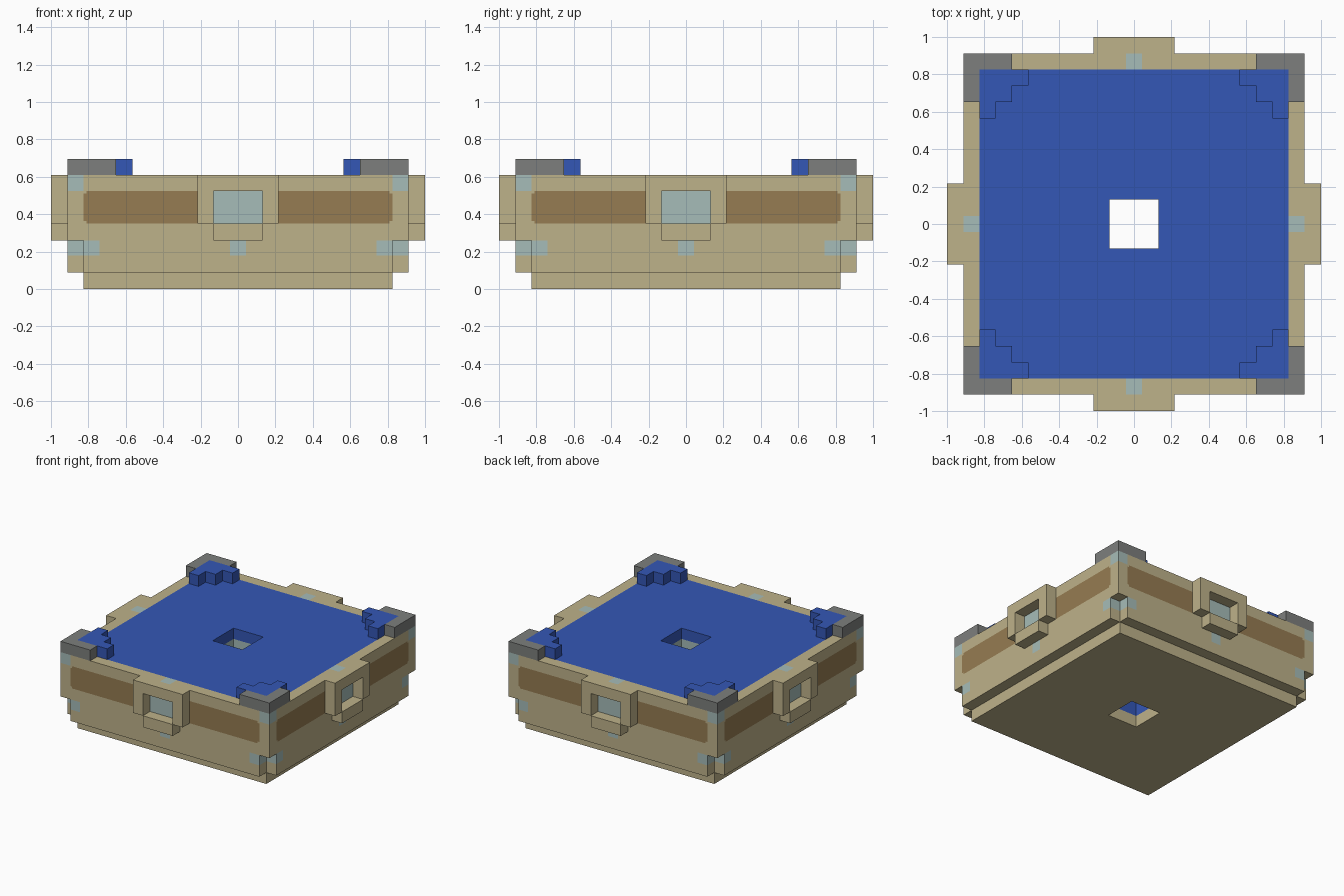
import bpy, bmesh
from itertools import product

if "Cube" in bpy.data.objects:
    bpy.data.objects.remove(bpy.data.objects["Cube"])

# Shared step lines of the blocky design
OUT, RIM, IN1, IN2, IN3 = 0.912, 0.825, 0.74, 0.652, 0.565
JAMB, HOLE, DOT, NICK = 0.217, 0.13, 0.043, 0.81
half = [DOT, HOLE, JAMB, IN3, IN2, IN1, NICK, RIM, OUT, 1.0]
PLAN = [-v for v in reversed(half)] + half
BASE, LOW, SILL, HEAD, SPRING, ROOF, TOP = 0.09, 0.18, 0.26, 0.35, 0.525, 0.61, 0.695
LEVELS = [0, BASE, LOW, SILL, HEAD, HEAD + 0.015, SPRING - 0.015, SPRING, ROOF, TOP]


# Colours
def linear(c):
    c /= 255
    return c / 12.92 if c < 0.04 else ((c + 0.055) / 1.055) ** 2.4


def material(name, *rgb):
    m = bpy.data.materials.new(name)
    m.use_nodes = True
    col = [linear(c) for c in rgb] + [1]
    m.diffuse_color = col
    bsdf = m.node_tree.nodes["Principled BSDF"]
    bsdf.inputs["Base Color"].default_value = col
    bsdf.inputs["Roughness"].default_value = 0.9
    return m


MATS = [material("sand", 190, 178, 138), material("royal_blue", 52, 87, 182),
        material("brown", 150, 124, 82), material("pale_blue", 166, 188, 184),
        material("grey", 125, 127, 125)]
SAND, BLUE, BROWN, PALE, GREY = range(5)


def fold(x, y):
    return max(abs(x), abs(y)), min(abs(x), abs(y))


# Which part fills a given point, or None for empty space
def part_at(x, y, z):
    a, b = fold(x, y)
    if a < HOLE or a > 1 or z < 0 or z > TOP:
        return None
    if z < BASE:
        return "base" if a < RIM else None
    if z < ROOF:
        if a < OUT:
            notch = b > RIM and z < SILL
            return None if notch else "body"
        surround = z > HEAD and b < JAMB and (b > HOLE or z > SPRING)
        sill = SILL < z < HEAD and b < HOLE
        if surround or sill:
            if abs(x) > abs(y):
                return "window_frame_left" if x > 0 else "window_frame_right"
            return "window_frame_back" if y > 0 else "window_frame_front"
        return None
    # Corner blocks: outer angle plus a three-step stair inside it
    stair = (b > IN1 and a > IN3) or (b > IN2 and a > IN2) or (b > IN3 and a > IN1)
    if (a < RIM and stair) or (RIM < a < OUT and b > IN2):
        return "corner_%s_%s" % ("back" if y > 0 else "front", "left" if x > 0 else "right")
    return None


# Colour of a face from its part, cell centre and direction
def colour(part, x, y, z, axis, sign):
    a, b = fold(x, y)
    if part.startswith("corner"):
        return BLUE if a < RIM else GREY
    if part != "body":
        return SAND
    if axis == 2:
        if sign < 0:
            return SAND
        return BLUE if a < RIM else PALE if b < DOT else SAND
    if a < JAMB:  # central shaft
        return BLUE if z > SPRING or z < HEAD else PALE
    t = abs(y) if axis == 0 else abs(x)
    if HEAD < z < SPRING:
        if t < HOLE:
            return PALE
        clipped = t > NICK and not HEAD + 0.015 < z < SPRING - 0.015
        return BROWN if JAMB < t < RIM and not clipped else SAND
    if LOW < z < SILL and (t < DOT or t > IN1):
        return PALE
    return PALE if z > SPRING and t > RIM else SAND


# Collect the exposed faces of every filled cell
meshes = {}
axes = [PLAN, PLAN, LEVELS]
for cell in product(*(range(len(ax) - 1) for ax in axes)):
    lo = [axes[k][cell[k]] for k in range(3)]
    hi = [axes[k][cell[k] + 1] for k in range(3)]
    mid = [(p + q) / 2 for p, q in zip(lo, hi)]
    part = part_at(*mid)
    if not part:
        continue
    bm = meshes.setdefault(part, bmesh.new()) if part not in meshes else meshes[part]
    for axis, sign in product(range(3), (-1, 1)):
        beside = list(mid)
        beside[axis] = hi[axis] + 0.001 if sign > 0 else lo[axis] - 0.001
        if part_at(*beside):
            continue
        u, v = (axis + 1) % 3, (axis + 2) % 3
        ring = []
        for cu, cv in ((lo[u], lo[v]), (hi[u], lo[v]), (hi[u], hi[v]), (lo[u], hi[v])):
            p = [0, 0, 0]
            p[axis], p[u], p[v] = (hi if sign > 0 else lo)[axis], cu, cv
            ring.append(bm.verts.new(p))
        face = bm.faces.new(ring if sign > 0 else ring[::-1])
        face.material_index = colour(part, *mid, axis, sign)

# Weld each part, merge flat regions of one colour, and make the object
for name, bm in meshes.items():
    bmesh.ops.remove_doubles(bm, verts=bm.verts, dist=0.0005)
    bmesh.ops.dissolve_limit(bm, angle_limit=0.02, verts=bm.verts, edges=bm.edges,
                             delimit={'MATERIAL'})
    me = bpy.data.meshes.new(name)
    bm.to_mesh(me)
    bm.free()
    for m in MATS:
        me.materials.append(m)
    bpy.context.collection.objects.link(bpy.data.objects.new(name, me))
